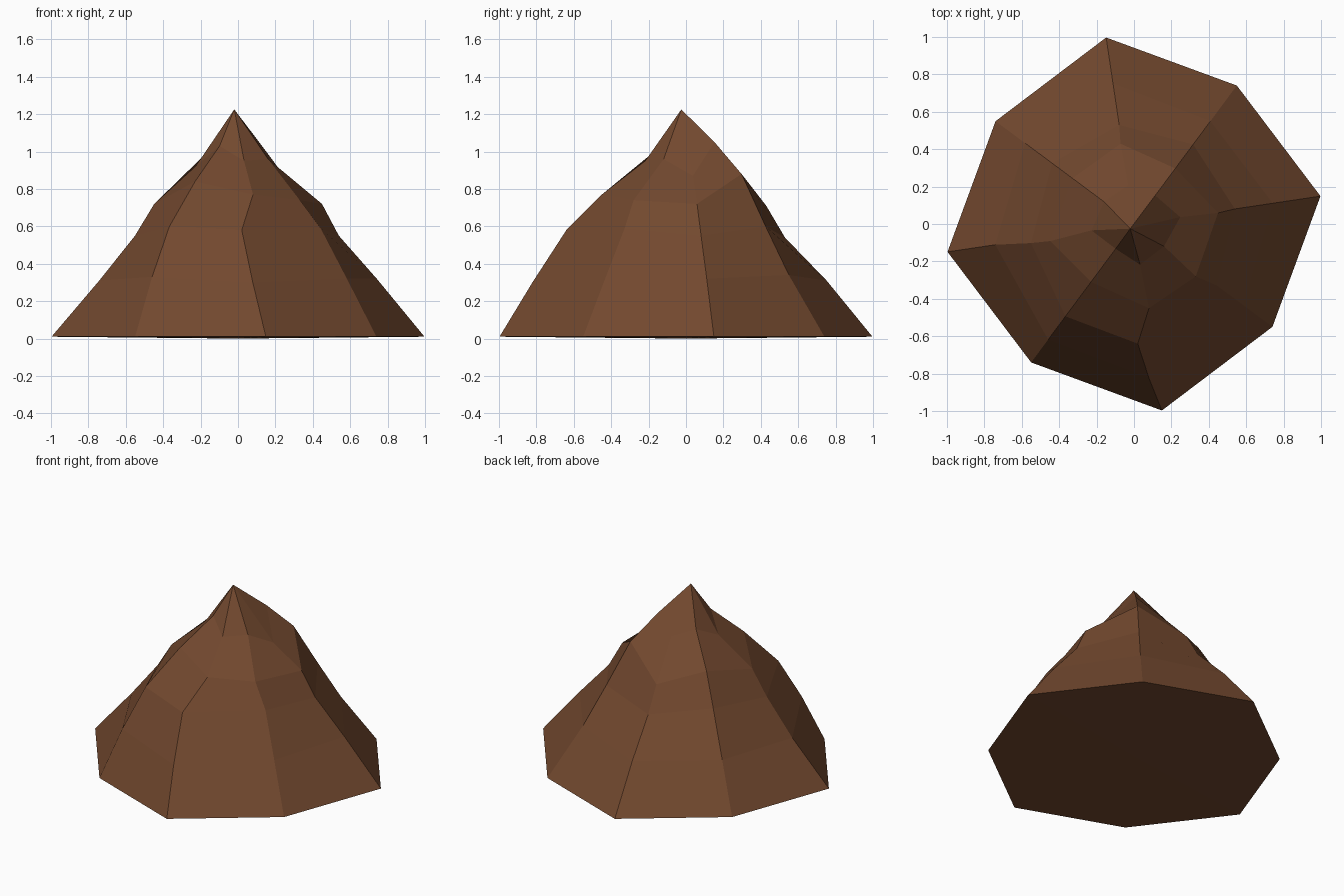
import bpy, bmesh
from math import radians, cos, sin

if "Cube" in bpy.data.objects:
    bpy.data.objects.remove(bpy.data.objects["Cube"])

# Ridge profiles clockwise from the back: (radius, height, twist in degrees) going up
RIDGES = [
    [(.76, .31, 0), (.535, .54, 0), (.435, .71, 1), (.21, .95, 0)],      # back
    [(.685, .34, 0), (.53, .60, 0), (.37, .88, 0), (.19, 1.05, 0)],      # back right
    [(.75, .32, 0), (.545, .55, 0), (.453, .72, -1), (.25, .87, 0)],     # right
    [(.725, .32, 0), (.55, .59, 0), (.433, .74, -3.7), (.20, .96, 0)],   # front right
    [(.825, .30, -3), (.64, .58, -6.7), (.457, .77, 1.6), (.22, .95, 0)],  # front
    [(.77, .33, 0), (.615, .60, 0), (.385, .84, 0), (.165, 1.03, 0)],    # front left
    [(.75, .31, 0), (.56, .55, 2), (.457, .72, 3), (.23, .92, 0)],       # left
    [(.725, .32, 0), (.545, .60, 0), (.41, .80, 0), (.20, 1.0, 0)],      # back left
]


def polar(bm, r, deg, z):
    return bm.verts.new((r * cos(radians(deg)), r * sin(radians(deg)), z))


bm = bmesh.new()
spokes = []
for i, ridge in enumerate(RIDGES):
    # Base octagon: two corner types repeated every quarter turn
    base_r, base_deg = ((1.008, 98.5), (.922, 53.4))[i % 2]
    base_deg -= 90 * (i // 2)
    spoke = [polar(bm, base_r, base_deg, .01)]
    spoke += [polar(bm, r, base_deg + twist, z) for r, z, twist in ridge]
    spokes.append(spoke)

# Slopes, summit and shallow underside
peak = bm.verts.new((-.02, -.025, 1.225))
under = bm.verts.new((0, 0, 0))
for i, a in enumerate(spokes):
    b = spokes[(i + 1) % 8]
    for k in range(4):
        bm.faces.new((a[k], a[k + 1], b[k + 1], b[k]))
    bm.faces.new((a[4], peak, b[4]))
    bm.faces.new((a[0], b[0], under))
bmesh.ops.recalc_face_normals(bm, faces=bm.faces)

mesh = bpy.data.meshes.new("rock_mound")
bm.to_mesh(mesh)
bm.free()
mound = bpy.data.objects.new("rock_mound", mesh)
bpy.context.collection.objects.link(mound)

# Brown earth colour
mat = bpy.data.materials.new("brown_rock")
mat.diffuse_color = (.17, .066, .028, 1)
mat.use_nodes = True
mat.node_tree.nodes["Principled BSDF"].inputs["Base Color"].default_value = mat.diffuse_color
mesh.materials.append(mat)
